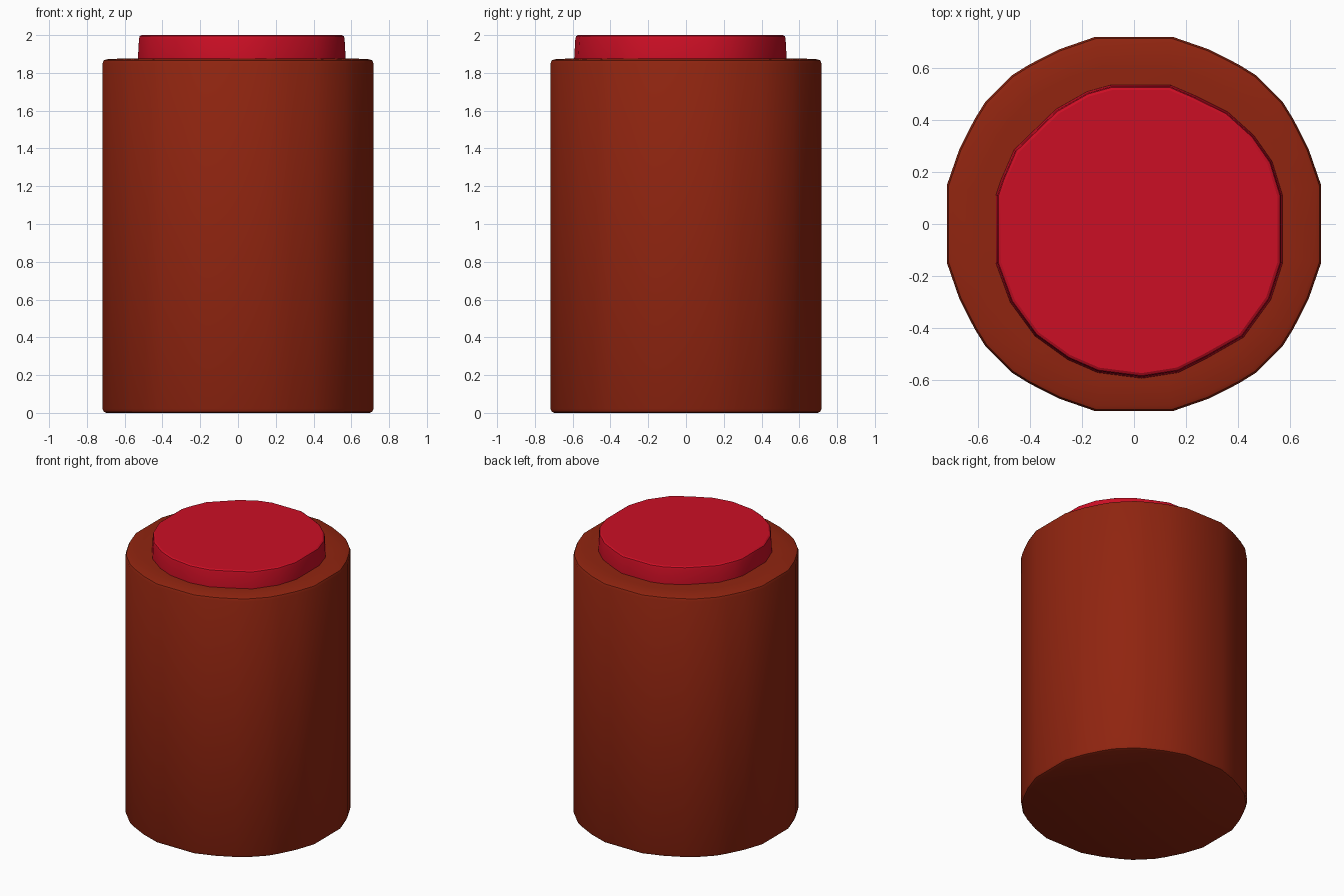
import bpy
import bmesh
import math

cube = bpy.data.objects.get("Cube")
if cube:
    bpy.data.objects.remove(cube, do_unlink=True)


def material(name, rgb):
    mat = bpy.data.materials.new(name)
    mat.use_nodes = True
    mat.diffuse_color = (*rgb, 1)
    mat.node_tree.nodes["Principled BSDF"].inputs["Base Color"].default_value = (*rgb, 1)
    return mat


def loft(name, outline, rings, mat, centre=(0, 0)):
    """Stack scaled copies of an outline; rings are (inset, z), bottom to top."""
    bm = bmesh.new()
    loops = []
    for inset, z in rings:
        loop = []
        for x, y in outline:
            dx, dy = x - centre[0], y - centre[1]
            s = 1 - inset / math.hypot(dx, dy)
            loop.append(bm.verts.new((centre[0] + dx * s, centre[1] + dy * s, z)))
        loops.append(loop)
    n = len(outline)
    for low, high in zip(loops, loops[1:]):
        for i in range(n):
            j = (i + 1) % n
            bm.faces.new((low[i], low[j], high[j], high[i]))
    bm.faces.new(loops[0][::-1])
    bm.faces.new(loops[-1])
    mesh = bpy.data.meshes.new(name)
    bm.to_mesh(mesh)
    bm.free()
    mesh.materials.append(mat)
    obj = bpy.data.objects.new(name, mesh)
    bpy.context.collection.objects.link(obj)
    bpy.ops.object.select_all(action="DESELECT")
    obj.select_set(True)
    bpy.context.view_layer.objects.active = obj
    bpy.ops.object.shade_smooth_by_angle(angle=math.radians(30))
    return obj


brown = material("rust brown", (0.28, 0.018, 0.005))
red = material("crimson red", (0.60, 0.0045, 0.018))

# Body outline: half a quadrant, mirrored across the diagonal, turned four times
half = [(11.8, 0.733), (23.3, 0.729), (33.4, 0.732), (39.4, 0.738)]
quadrant = half + [(90 - a, r) for a, r in reversed(half)]
body_outline = [(r * math.cos(math.radians(a + 90 * q)), r * math.sin(math.radians(a + 90 * q)))
                for q in range(4) for a, r in quadrant]

# Tall body with softened rims and a barely raised top
loft("body", body_outline,
     [(0.022, 0), (0.007, 0.006), (0, 0.022), (0, 1.850), (0.007, 1.866),
      (0.022, 1.872), (0.12, 1.877)], brown)

# Slightly irregular, off-centre raised disc on top
disc_outline = [(0.57, 0.11), (0.53, 0.24), (0.46, 0.34), (0.36, 0.43), (0.24, 0.49),
                (0.14, 0.533), (-0.09, 0.533), (-0.18, 0.508), (-0.30, 0.44),
                (-0.46, 0.285), (-0.51, 0.17), (-0.53, 0.11), (-0.53, -0.15),
                (-0.475, -0.30), (-0.38, -0.43), (-0.255, -0.52), (-0.14, -0.57),
                (0.03, -0.592), (0.17, -0.57), (0.28, -0.515), (0.42, -0.435),
                (0.525, -0.29), (0.57, -0.15)]
loft("top_disc", disc_outline,
     [(0, 1.84), (0, 1.875), (0.006, 1.980), (0.010, 1.994), (0.020, 2.0)],
     red, centre=(0.02, -0.03))
